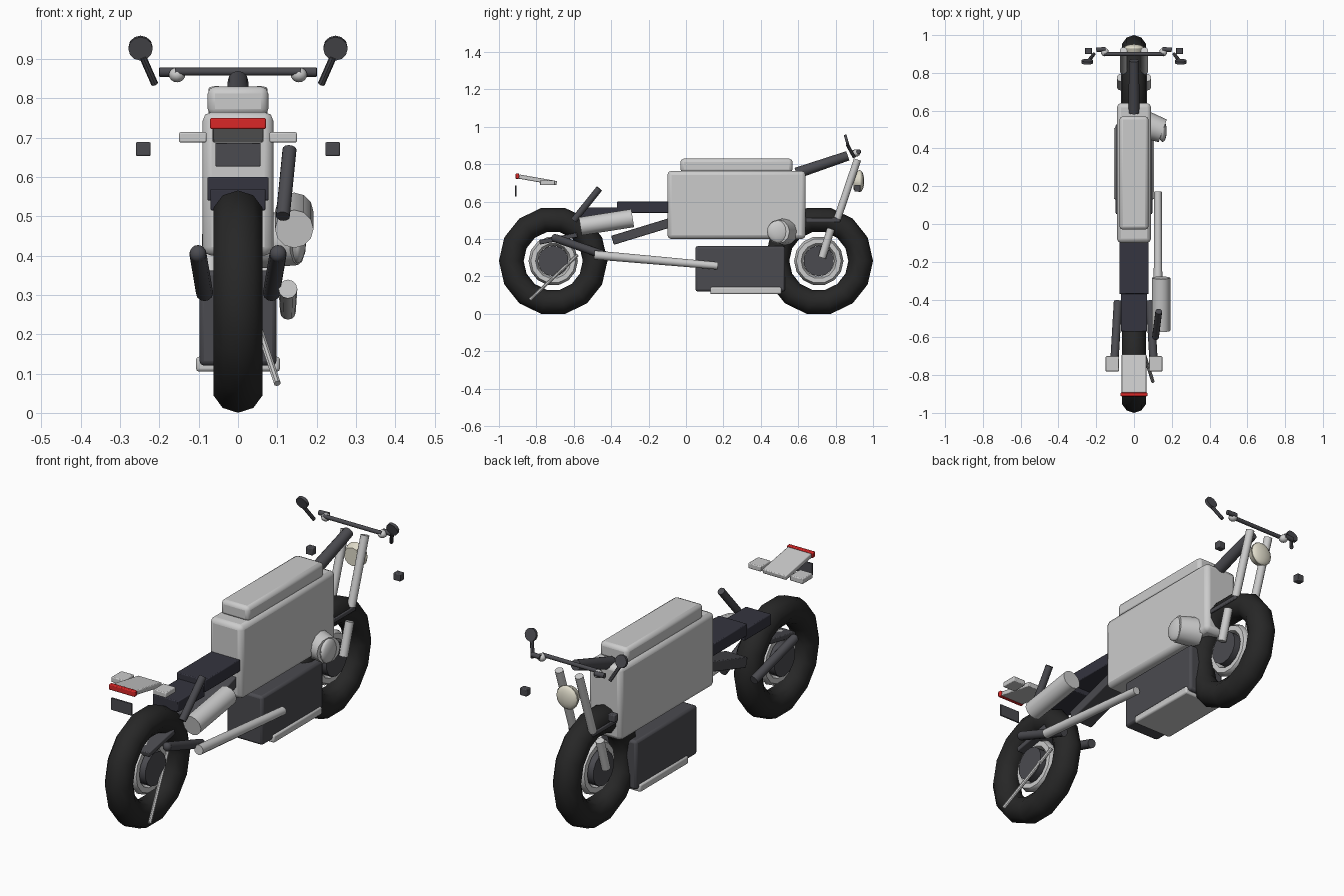
import bpy, math
from mathutils import Vector

if "Cube" in bpy.data.objects:
    bpy.data.objects.remove(bpy.data.objects["Cube"])


def mat(name, rgb):
    m = bpy.data.materials.new(name)
    m.diffuse_color = (*rgb, 1)
    m.use_nodes = True
    m.node_tree.nodes["Principled BSDF"].inputs["Base Color"].default_value = m.diffuse_color
    return m


BLACK = mat("rubber", (0.02, 0.02, 0.02))
SEAT = mat("seat_vinyl", (0.035, 0.035, 0.05))
DARK = mat("dark_metal", (0.07, 0.07, 0.08))
LIGHT = mat("bright_metal", (0.65, 0.65, 0.65))
RED = mat("red_lens", (0.7, 0.02, 0.02))
CREAM = mat("cream_lens", (0.75, 0.72, 0.6))


def finish(name, m, smooth=40):
    o = bpy.context.object
    o.name = name
    if m:
        o.data.materials.append(m)
    bpy.ops.object.shade_smooth_by_angle(angle=math.radians(smooth))
    return o


def box(name, lo, hi, m=None, bevel=0.004, tilt=0):
    lo, hi = Vector(lo), Vector(hi)
    bpy.ops.mesh.primitive_cube_add(size=1, location=(lo + hi) / 2)
    o = bpy.context.object
    o.scale = hi - lo
    bpy.ops.object.transform_apply(location=False, rotation=False, scale=True)
    finish(name, m)
    o.rotation_euler.x = math.radians(tilt)
    b = o.modifiers.new("bevel", 'BEVEL')
    b.width, b.segments = bevel, 2
    return o


def rod(name, a, b, r, m=None, r2=None, sides=12):
    a, b = Vector(a), Vector(b)
    d = b - a
    bpy.ops.mesh.primitive_cone_add(vertices=sides, radius1=r, radius2=r if r2 is None else r2,
                                    depth=d.length, location=(a + b) / 2)
    bpy.context.object.rotation_euler = d.to_track_quat('Z', 'Y').to_euler()
    return finish(name, m)


def ball(name, c, size, m=None):
    bpy.ops.mesh.primitive_uv_sphere_add(segments=10, ring_count=8, radius=1, location=c)
    bpy.context.object.scale = size
    return finish(name, m)


def ring(name, c, major, minor, m, seg, minor_seg):
    bpy.ops.mesh.primitive_torus_add(major_segments=seg, minor_segments=minor_seg, major_radius=major,
                                     minor_radius=minor, location=c, rotation=(0, math.pi / 2, 0))
    # quarter-step turn keeps a flat edge on the ground
    bpy.context.object.rotation_euler = (math.radians(90 + 180 / seg), 0, 0)
    o = bpy.context.object
    o.rotation_euler = (0, math.pi / 2, 0)
    for v in o.data.vertices:
        x, y = v.co.x, v.co.y
        t = math.pi / seg
        v.co.x = x * math.cos(t) - y * math.sin(t)
        v.co.y = x * math.sin(t) + y * math.cos(t)
    return finish(name, m, 60)


# wheels
for tag, y in (("rear", -0.71), ("front", 0.71)):
    c = (0, y, 0.283)
    ring(tag + "_tyre", c, 0.224, 0.066, BLACK, 14, 10)
    ring(tag + "_rim", c, 0.107, 0.025, LIGHT, 14, 6)
    rod(tag + "_hub", (-0.045, y, 0.283), (0.045, y, 0.283), 0.082, DARK, sides=14)

# tank and engine
box("tank", (-0.09, -0.10, 0.40), (0.09, 0.64, 0.765), bevel=0.022)
box("tank_top", (-0.077, -0.03, 0.755), (0.077, 0.57, 0.83), bevel=0.018)
box("engine", (-0.098, 0.05, 0.12), (0.098, 0.53, 0.362), DARK, 0.012)
box("skid_plate", (-0.107, 0.13, 0.105), (0.107, 0.51, 0.143), bevel=0.008)
rod("side_cover", (0.05, 0.53, 0.44), (0.152, 0.493, 0.44), 0.073, LIGHT, 0.064)
ball("side_cover_cap", (0.152, 0.493, 0.44), (0.022, 0.06, 0.06), LIGHT)

# seat and subframe
box("front_seat", (-0.078, -0.37, 0.54), (0.078, -0.09, 0.60), SEAT)
box("rear_seat", (-0.07, -0.57, 0.515), (0.07, -0.36, 0.57), SEAT)
box("subframe", (-0.06, -0.40, 0.415), (0.06, -0.08, 0.465), DARK, tilt=17)

# exhaust
rod("muffler", (0.143, -0.565, 0.468), (0.143, -0.285, 0.512), 0.049, LIGHT)
rod("exhaust_pipe", (0.127, -0.49, 0.315), (0.127, 0.17, 0.257), 0.024, LIGHT, 0.02)
rod("shock", (0.131, -0.463, 0.67), (0.114, -0.60, 0.50), 0.018, DARK)
rod("kickstand", (0.02, -0.58, 0.315), (0.10, -0.835, 0.075), 0.009, LIGHT, sides=8)

# rear arms and brace
for s in (-1, 1):
    rod("swing_arm", (s * 0.102, -0.70, 0.405), (s * 0.085, -0.41, 0.305), 0.022, DARK)
    ball("swing_arm_end", (s * 0.102, -0.70, 0.405), (0.022, 0.02, 0.022), DARK)
box("wheel_brace", (-0.055, -0.785, 0.39), (0.062, -0.58, 0.415), DARK, tilt=11)

# tail
box("tail", (-0.065, -0.895, 0.705), (0.065, -0.69, 0.728), tilt=-10)
box("tail_light", (-0.071, -0.912, 0.722), (0.071, -0.892, 0.75), RED)
box("number_plate", (-0.057, -0.915, 0.627), (0.057, -0.907, 0.687), DARK, 0.002)
for s in (-1, 1):
    box("tail_wing", (s * 0.115 - 0.035, -0.78, 0.688), (s * 0.115 + 0.035, -0.70, 0.714))

# front fork, neck and headlight
for s in (-1, 1):
    rod("fork_tube", (s * 0.055, 0.917, 0.825), (s * 0.055, 0.81, 0.51), 0.02, LIGHT)
    rod("fork_leg", (s * 0.07, 0.775, 0.455), (s * 0.07, 0.727, 0.30), 0.021)
box("fork_brace", (-0.07, 0.64, 0.49), (0.07, 0.825, 0.512), DARK)
rod("neck", (0, 0.59, 0.752), (0, 0.865, 0.845), 0.03, DARK, 0.026)
rod("headlight", (0, 0.895, 0.71), (0, 0.93, 0.71), 0.045, CREAM, 0.06)
ball("headlight_lens", (0, 0.93, 0.71), (0.058, 0.023, 0.058), CREAM)

# handlebar, mirrors and indicators
rod("handlebar", (-0.16, 0.90, 0.868), (0.16, 0.90, 0.868), 0.01, DARK)
for s in (-1, 1):
    rod("grip", (s * 0.15, 0.925, 0.867), (s * 0.20, 0.922, 0.867), 0.012, DARK)
    ball("bar_clamp", (s * 0.155, 0.91, 0.86), (0.022, 0.022, 0.019), LIGHT)
    rod("mirror_stem", (s * 0.212, 0.90, 0.837), (s * 0.242, 0.862, 0.905), 0.009, DARK, sides=8)
    rod("mirror", (s * 0.248, 0.852, 0.926), (s * 0.248, 0.866, 0.93), 0.031, DARK)
    box("indicator", (s * 0.241 - 0.019, 0.90, 0.653), (s * 0.241 + 0.019, 0.933, 0.689), DARK)
